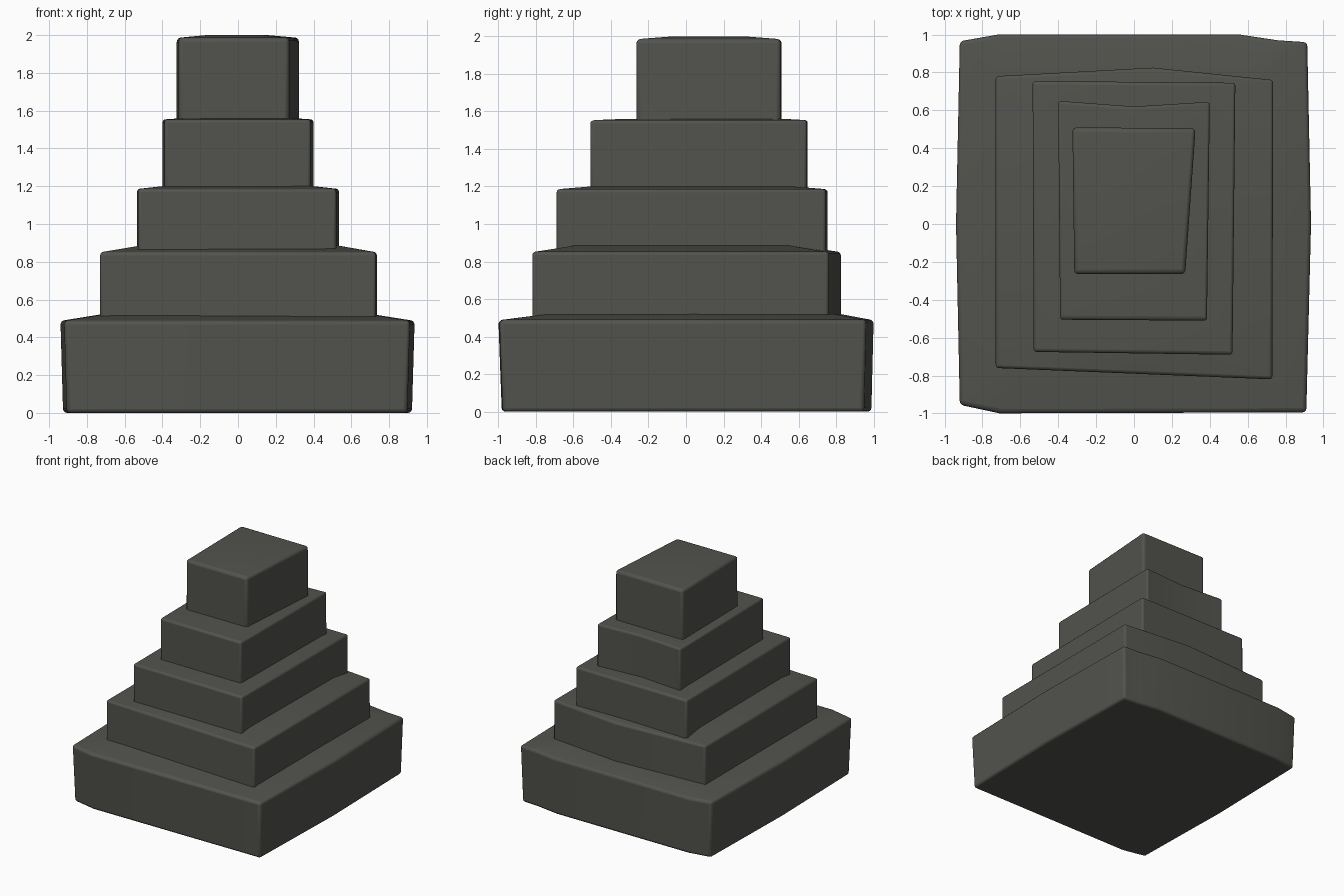
import bpy, bmesh
from math import radians
from mathutils import Vector

cube = bpy.data.objects.get("Cube")
if cube:
    bpy.data.objects.remove(cube, do_unlink=True)

stone = bpy.data.materials.new("dark_stone")
stone.use_nodes = True
color = (0.085, 0.085, 0.075, 1)
stone.diffuse_color = color
stone.node_tree.nodes["Principled BSDF"].inputs["Base Color"].default_value = color


def tier(name, outline, bottom, rim, crown, foot=1.0, inner=0.75, bevel=0.016):
    """Worn block: walls from foot to rim, then a gently raised top."""
    bm = bmesh.new()
    center = sum((Vector(p) for p in outline), Vector((0, 0))) / len(outline)

    def ring(scale, z):
        points = [center + (Vector(p) - center) * scale for p in outline]
        return [bm.verts.new((p.x, p.y, z)) for p in points]

    rings = [ring(foot, bottom), ring(1, rim), ring(inner, crown)]
    n = len(outline)
    for low, high in zip(rings, rings[1:]):
        for i in range(n):
            j = (i + 1) % n
            bm.faces.new((low[i], low[j], high[j], high[i]))
    bm.faces.new(rings[-1])
    bm.faces.new(rings[0][::-1])
    mesh = bpy.data.meshes.new(name)
    bm.to_mesh(mesh)
    bm.free()
    mesh.materials.append(stone)
    obj = bpy.data.objects.new(name, mesh)
    bpy.context.collection.objects.link(obj)
    # Softened worn edges
    mod = obj.modifiers.new("worn_edges", "BEVEL")
    mod.width = bevel
    mod.segments = 3
    mod.limit_method = "ANGLE"
    mod.angle_limit = radians(35)
    bpy.ops.object.select_all(action="DESELECT")
    obj.select_set(True)
    bpy.context.view_layer.objects.active = obj
    bpy.ops.object.shade_smooth_by_angle(angle=radians(40))
    return obj


# Broad base with bowed sides
tier("base_tier", [(-0.92, -0.955), (-0.71, -1), (0.91, -0.995), (0.935, 0),
                   (0.915, 0.96), (0.76, 0.97), (0.56, 1), (-0.72, 1),
                   (-0.92, 0.965), (-0.94, 0)],
     0, 0.487, 0.52, foot=0.985, inner=0.78, bevel=0.02)

# Stepped upper tiers
tier("second_tier", [(-0.73, -0.76), (0, -0.79), (0.73, -0.82), (0.735, 0.76),
                     (0.1, 0.825), (-0.73, 0.78)], 0.46, 0.85, 0.885, inner=0.72)
tier("third_tier", [(-0.53, -0.675), (0.52, -0.69), (0.535, 0.745),
                    (-0.535, 0.755)], 0.82, 1.185, 1.2)
tier("fourth_tier", [(-0.39, -0.505), (0.385, -0.51), (0.4, 0.645),
                     (0, 0.62), (-0.4, 0.65)], 1.16, 1.553, 1.56)

# Top block with a faintly domed cap
tier("top_block", [(-0.315, -0.265), (0.27, -0.265), (0.325, 0.505),
                   (-0.325, 0.51)], 1.53, 1.985, 2, inner=0.5, bevel=0.022)
